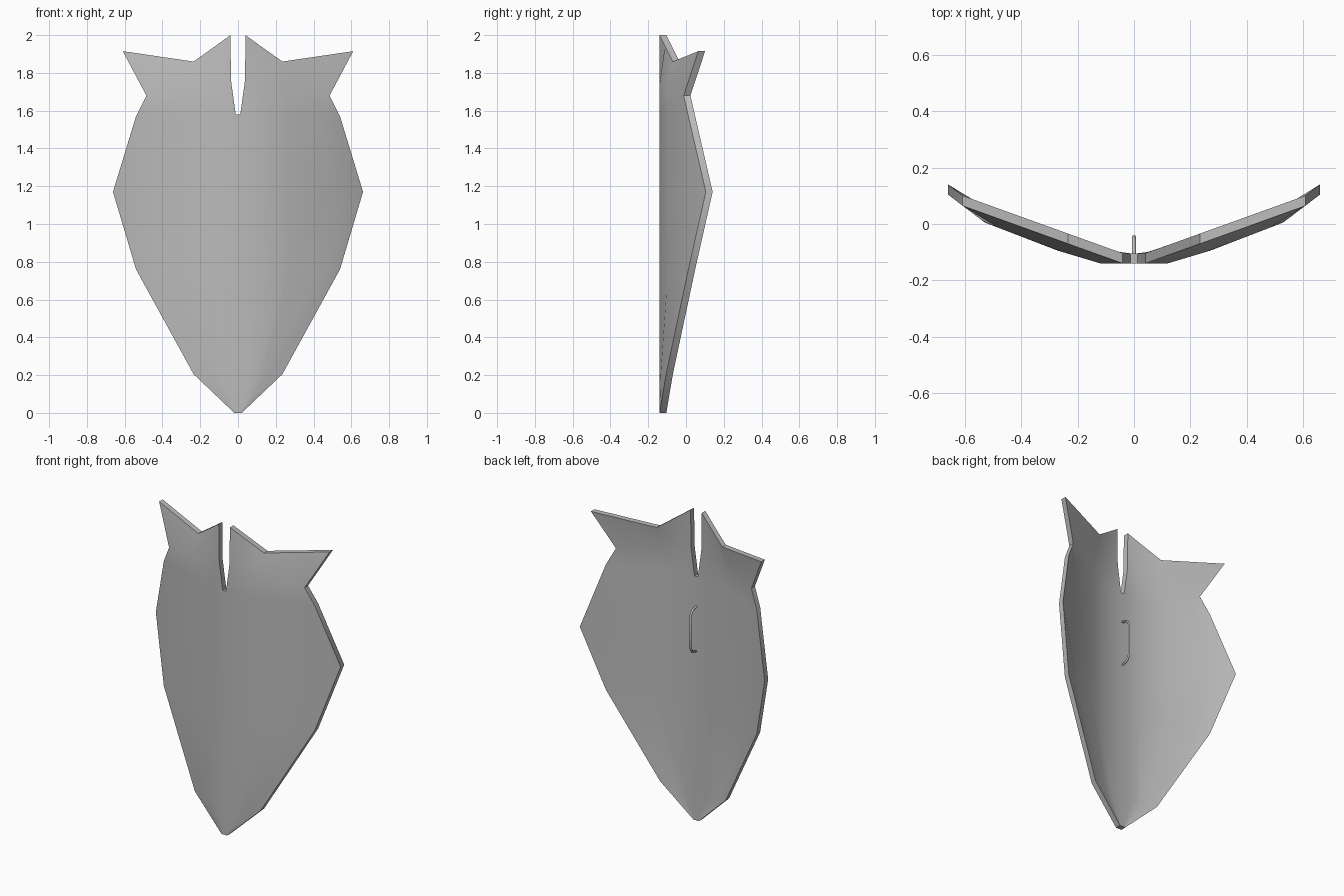
import bpy
import bmesh

cube = bpy.data.objects.get("Cube")
if cube:
    bpy.data.objects.remove(cube, do_unlink=True)

steel = bpy.data.materials.new("grey_steel")
steel.use_nodes = True
steel.diffuse_color = (0.5, 0.5, 0.5, 1)
steel.node_tree.nodes["Principled BSDF"].inputs["Base Color"].default_value = (0.5, 0.5, 0.5, 1)

THICKNESS = 0.036
# Bend of the front surface: distance from the centre line, depth
BODY = [(0, -0.14), (0.12, -0.14), (0.27, -0.095), (0.53, 0.005), (0.66, 0.105)]
CREST = [(0, -0.14), (0.04, -0.14), (0.235, -0.07), (0.61, 0.065)]

# Each row: heights, then half widths from the centre strip to the rim
ROWS = [
    ([0.0] * 5, [0.012, 0.014, 0.016, 0.018, 0.02]),
    ([0.205] * 5, [0.012, 0.09, 0.14, 0.19, 0.235]),
    ([0.76] * 5, [0.012, 0.12, 0.27, 0.45, 0.54]),
    ([1.17] * 5, [0.012, 0.12, 0.27, 0.53, 0.662]),
    ([1.58, 1.58, 1.58, 1.575, 1.57], [0.012, 0.12, 0.27, 0.44, 0.54]),
    ([1.76, 1.74, 1.71, 1.69, 1.68], [0.037, 0.12, 0.25, 0.38, 0.485]),
    ([2.0, 1.942, 1.86, 1.887, 1.915], [0.04, 0.12, 0.235, 0.42, 0.61]),
]
SLOT_ROW = 4


def depth(x, knots):
    for (x0, y0), (x1, y1) in zip(knots, knots[1:]):
        if x <= x1:
            return y0 + (y1 - y0) * (x - x0) / (x1 - x0)
    return knots[-1][1]


def finish(obj, angle):
    bpy.ops.object.select_all(action="DESELECT")
    obj.select_set(True)
    bpy.context.view_layer.objects.active = obj
    if obj.type == "CURVE":
        bpy.ops.object.convert(target="MESH")
    bpy.ops.object.shade_smooth_by_angle(angle=angle)


# Shield plate: mirrored rows joined into a bent sheet, slot left open at the top
bm = bmesh.new()
grid = []
for i, (heights, widths) in enumerate(ROWS):
    knots = CREST if i == len(ROWS) - 1 else BODY
    half = [(x, depth(x, knots), z) for x, z in zip(widths, heights)]
    points = [(-x, y, z) for x, y, z in reversed(half)] + half
    grid.append([bm.verts.new(p) for p in points])
for i, (low, high) in enumerate(zip(grid, grid[1:])):
    for j in range(len(low) - 1):
        if i >= SLOT_ROW and j == len(low) // 2 - 1:
            continue
        bm.faces.new((low[j], low[j + 1], high[j + 1], high[j]))

# Push a copy straight back to give the plate its thickness
copy = bmesh.ops.extrude_face_region(bm, geom=bm.faces[:], use_keep_orig=True)
back = [g for g in copy["geom"] if isinstance(g, bmesh.types.BMVert)]
bmesh.ops.translate(bm, verts=back, vec=(0, THICKNESS, 0))
bmesh.ops.recalc_face_normals(bm, faces=bm.faces[:])
mesh = bpy.data.meshes.new("shield_plate")
bm.to_mesh(mesh)
bm.free()
mesh.materials.append(steel)
plate = bpy.data.objects.new("shield_plate", mesh)
bpy.context.collection.objects.link(plate)
finish(plate, 0.75)

# Hand grip: thin bent rod behind the plate
curve = bpy.data.curves.new("hand_grip", "CURVE")
curve.dimensions = "3D"
curve.bevel_depth = 0.007
curve.bevel_resolution = 2
curve.use_fill_caps = True
path = [(-0.11, 1.385), (-0.065, 1.375), (-0.046, 1.345),
        (-0.046, 1.135), (-0.065, 1.105), (-0.11, 1.095)]
spline = curve.splines.new("POLY")
spline.points.add(len(path) - 1)
for point, (y, z) in zip(spline.points, path):
    point.co = (0, y, z, 1)
curve.materials.append(steel)
grip = bpy.data.objects.new("hand_grip", curve)
bpy.context.collection.objects.link(grip)
finish(grip, 0.8)
